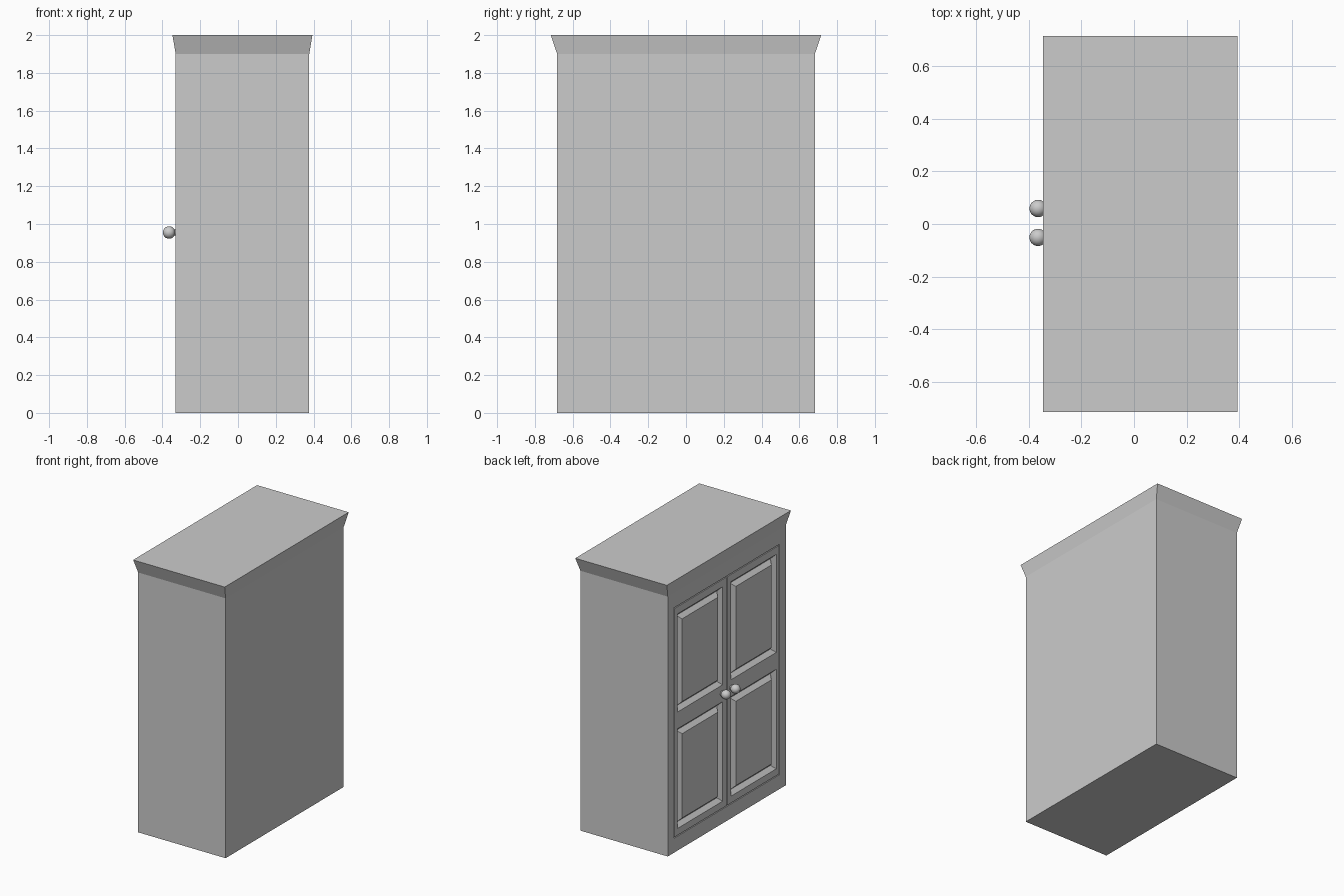
import bpy, bmesh, math
from mathutils import Matrix

if "Cube" in bpy.data.objects:
    bpy.data.objects.remove(bpy.data.objects["Cube"])

FRONT, BACK, HALF = -0.33, 0.377, 0.682   # door side, rear side, half width
BODY_TOP, TOP = 1.9, 2.0
RECESS = 0.03                             # door thickness
BEVEL = 0.028                             # panel groove slope


def finish(bm, name):
    bmesh.ops.recalc_face_normals(bm, faces=bm.faces[:])
    mesh = bpy.data.meshes.new(name)
    bm.to_mesh(mesh)
    bm.free()
    obj = bpy.data.objects.new(name, mesh)
    bpy.context.collection.objects.link(obj)
    return obj


def slab(name, ys, zs, x0, x1, cells, insets):
    """Block with a gridded -x face; chosen cells get (thickness, depth) insets."""
    bm = bmesh.new()
    v = [[bm.verts.new((x0, y, z)) for z in zs] for y in ys]
    faces = {}
    for i in range(len(ys) - 1):
        for j in range(len(zs) - 1):
            faces[i, j] = bm.faces.new((v[i][j], v[i][j + 1],
                                        v[i + 1][j + 1], v[i + 1][j]))
    rim = [e for e in bm.edges if e.is_boundary]
    ext = bmesh.ops.extrude_edge_only(bm, edges=rim)["geom"]
    for vert in (g for g in ext if isinstance(g, bmesh.types.BMVert)):
        vert.co.x = x1
    bmesh.ops.holes_fill(bm, edges=[e for e in bm.edges if e.is_boundary], sides=0)
    bmesh.ops.recalc_face_normals(bm, faces=bm.faces[:])
    bm.normal_update()
    for thickness, depth in insets:
        bmesh.ops.inset_individual(bm, faces=[faces[c] for c in cells],
                                   thickness=thickness, depth=depth,
                                   use_even_offset=True)
        bm.normal_update()
    return finish(bm, name)


# Cabinet body with the door recess
slab("cabinet_body", [-HALF, -0.61, 0.61, HALF], [0, 0.105, 1.79, BODY_TOP],
     FRONT, BACK, [(1, 1)], [(0.0002, -RECESS)])

# Flared cornice
bm = bmesh.new()
rings = []
for z, ox, oy in ((BODY_TOP, 0, 0), (TOP, 0.017, 0.034)):
    x0, x1, y = FRONT - ox, BACK + ox, HALF + oy
    rings.append([bm.verts.new(p) for p in
                  ((x0, -y, z), (x1, -y, z), (x1, y, z), (x0, y, z))])
for r in rings:
    bm.faces.new(r)
for k in range(4):
    n = (k + 1) % 4
    bm.faces.new((rings[0][k], rings[0][n], rings[1][n], rings[1][k]))
finish(bm, "cornice")

# Doors with two raised panels each, and turned knobs
knob_profile = [(0.0, 0.018), (-0.010, 0.014)]
for k in range(9):
    a = math.radians(25 + k * 155 / 8)
    knob_profile.append((-0.035 + 0.033 * math.cos(a), 0.033 * math.sin(a)))

for side, s in (("left", 1), ("right", -1)):
    ys = sorted(s * y for y in (0.006, 0.048, 0.572, 0.603))
    slab(side + "_door", ys, [0.112, 0.162, 0.89, 1.013, 1.73, 1.783],
         FRONT, FRONT + RECESS, [(1, 1), (1, 3)],
         [(BEVEL, -BEVEL), (BEVEL, BEVEL)])

    bm = bmesh.new()
    pts = [bm.verts.new((x, 0, r)) for x, r in knob_profile]
    edges = [bm.edges.new(p) for p in zip(pts, pts[1:])]
    bmesh.ops.spin(bm, geom=pts + edges, cent=(0, 0, 0), axis=(1, 0, 0),
                   angle=math.tau, steps=20, use_merge=True)
    bmesh.ops.remove_doubles(bm, verts=bm.verts[:], dist=1e-5)
    bm.transform(Matrix.Translation((FRONT, 0.004 + s * 0.055, 0.955)))
    for f in bm.faces:
        f.smooth = True
    finish(bm, side + "_knob")
